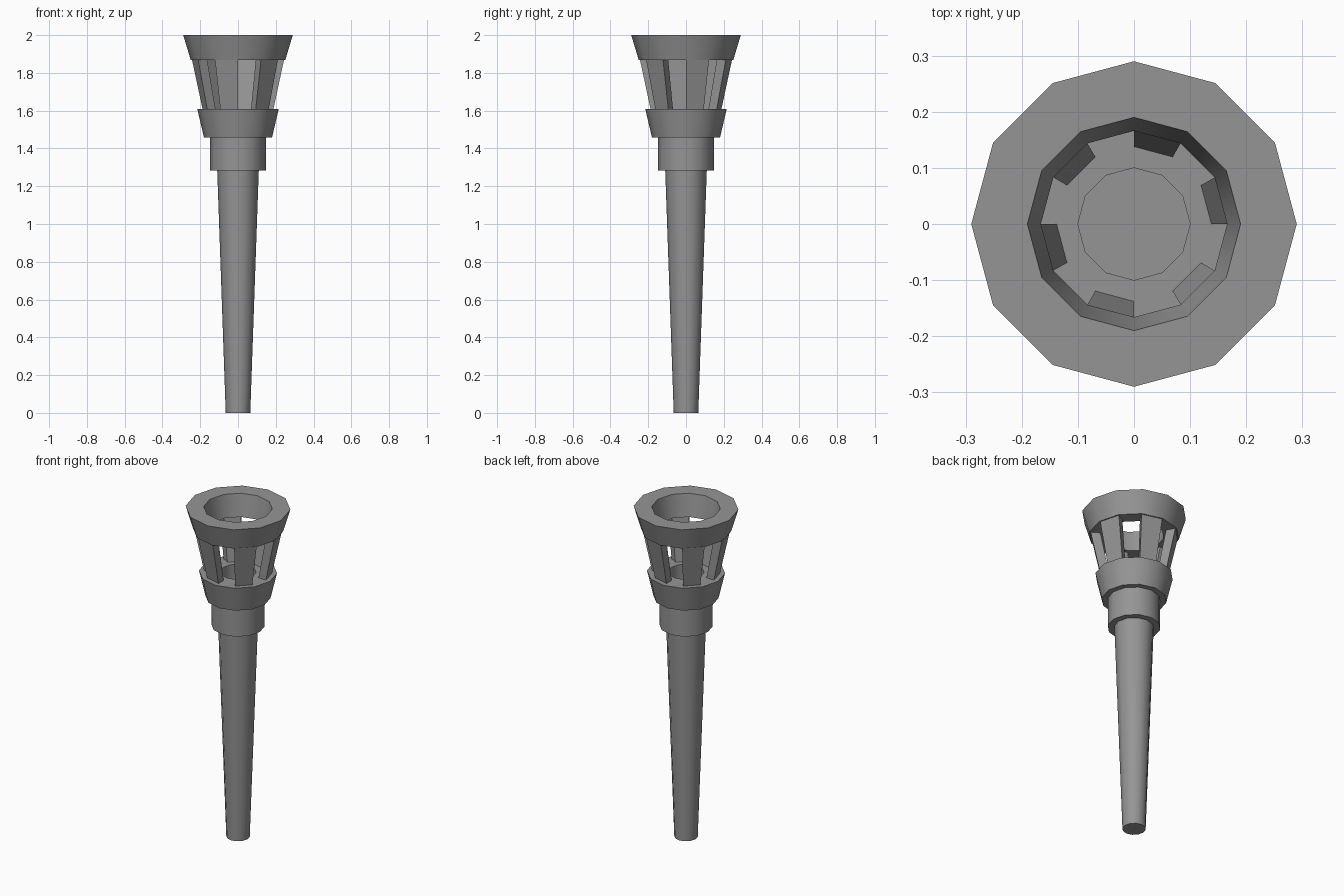
import bpy, bmesh
from math import sin, cos, radians

if "Cube" in bpy.data.objects:
    bpy.data.objects.remove(bpy.data.objects["Cube"])

SIDES = 12
STEP = 360 / SIDES

# Dark grey metal
metal = bpy.data.materials.new("dark_metal")
metal.diffuse_color = (0.3, 0.3, 0.3, 1)
metal.use_nodes = True
metal.node_tree.nodes["Principled BSDF"].inputs["Base Color"].default_value = metal.diffuse_color


def finish(name, bm):
    bmesh.ops.remove_doubles(bm, verts=bm.verts, dist=1e-5)
    bmesh.ops.recalc_face_normals(bm, faces=bm.faces)
    mesh = bpy.data.meshes.new(name)
    bm.to_mesh(mesh)
    bm.free()
    mesh.materials.append(metal)
    obj = bpy.data.objects.new(name, mesh)
    bpy.context.collection.objects.link(obj)
    bpy.ops.object.select_all(action='DESELECT')
    obj.select_set(True)
    bpy.context.view_layer.objects.active = obj
    bpy.ops.object.shade_smooth_by_angle(angle=radians(35))
    return obj


def point(r, deg, z):
    return (r * cos(radians(deg)), r * sin(radians(deg)), z)


def lathe(name, profile, closed=False):
    """Revolve an (r, z) profile in 12 sides; open profiles get end caps."""
    bm = bmesh.new()
    rings = [[bm.verts.new(point(r, i * STEP, z)) for i in range(SIDES)] for r, z in profile]
    pairs = list(zip(rings, rings[1:]))
    if closed:
        pairs.append((rings[-1], rings[0]))
    for a, b in pairs:
        for i in range(SIDES):
            j = (i + 1) % SIDES
            bm.faces.new((a[i], a[j], b[j], b[i]))
    if not closed:
        bm.faces.new(rings[0])
        bm.faces.new(rings[-1])
    return finish(name, bm)


# Tapered handle, straight collar and flared cup with a round recess
lathe("handle_and_cup", [
    (0.065, 0), (0.11, 1.283), (0.147, 1.283), (0.147, 1.457),
    (0.18, 1.457), (0.216, 1.61), (0.10, 1.61), (0.10, 1.457)])

# Flared open ring at the top
lathe("top_ring", [(0.25, 1.867), (0.29, 2.0), (0.19, 2.0), (0.166, 1.867)], closed=True)

# Six leaning slats, one on every second side
for n in range(6):
    bm = bmesh.new()
    a0 = n * 2 * STEP
    a1 = a0 + STEP
    lo, hi = [[bm.verts.new(point(r, a, z)) for r, a in
               ((ri, a0), (ro, a0), (ro, a1), (ri, a1))]
              for ri, ro, z in ((0.138, 0.188, 1.61), (0.188, 0.243, 1.867))]
    bm.faces.new(lo)
    bm.faces.new(hi)
    for i in range(4):
        j = (i + 1) % 4
        bm.faces.new((lo[i], lo[j], hi[j], hi[i]))
    finish(f"slat_{n + 1}", bm)
